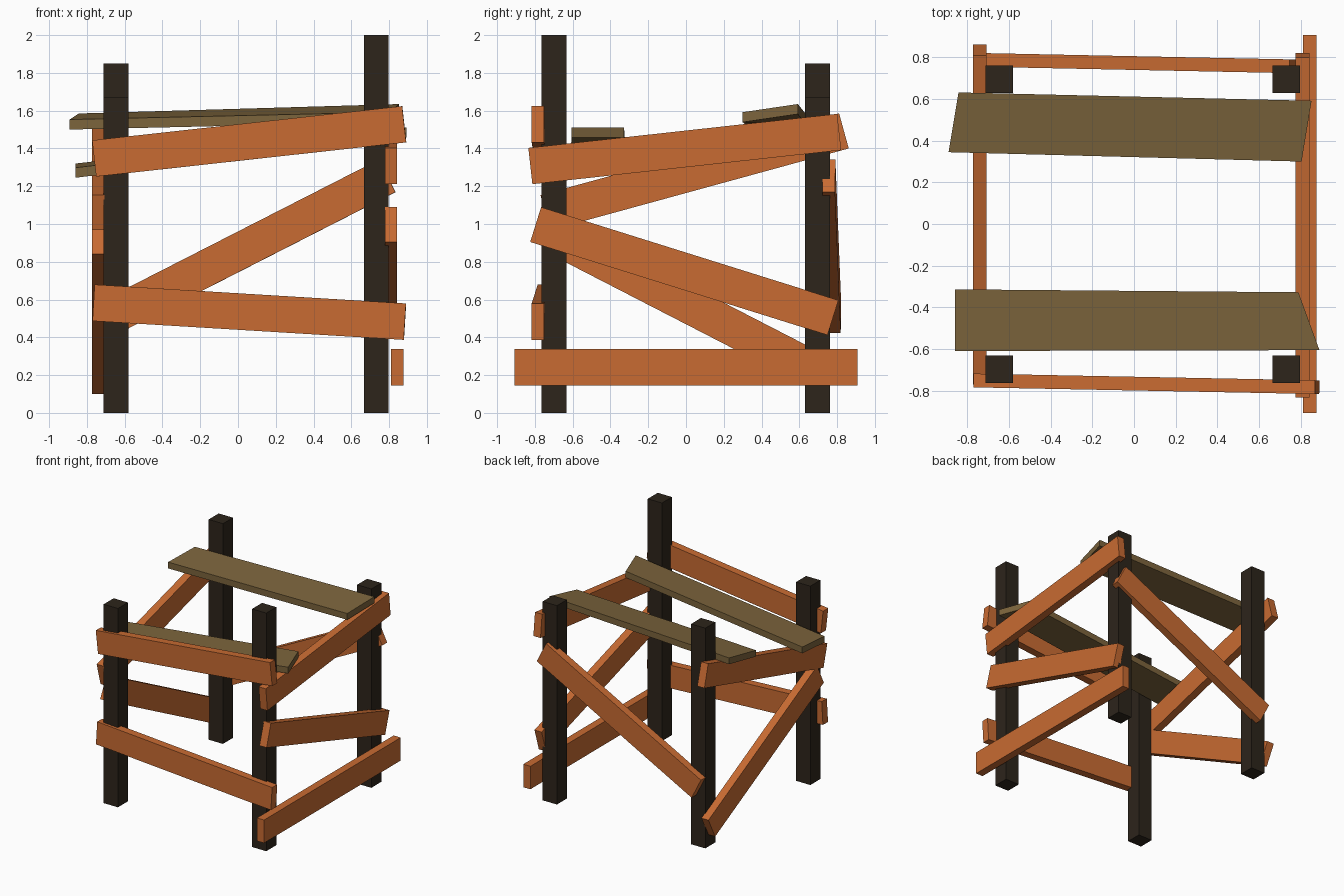
import bpy
import bmesh
from mathutils import Vector, Matrix

if "Cube" in bpy.data.objects:
    bpy.data.objects.remove(bpy.data.objects["Cube"])


def material(name, color):
    m = bpy.data.materials.new(name)
    m.diffuse_color = (*color, 1)
    m.use_nodes = True
    m.node_tree.nodes["Principled BSDF"].inputs["Base Color"].default_value = m.diffuse_color
    return m


DARK = material("dark_wood", (0.026, 0.018, 0.011))
ORANGE = material("orange_wood", (0.58, 0.147, 0.032))
OLIVE = material("olive_wood", (0.2, 0.127, 0.045))


def finish(bm, name, mat):
    bmesh.ops.recalc_face_normals(bm, faces=bm.faces)
    mesh = bpy.data.meshes.new(name)
    bm.to_mesh(mesh)
    bm.free()
    mesh.materials.append(mat)
    bpy.context.collection.objects.link(bpy.data.objects.new(name, mesh))


def post(name, x, y, height, w=0.132):
    bm = bmesh.new()
    bmesh.ops.create_cube(bm, size=1, matrix=Matrix.Translation((x, y, height / 2))
                          @ Matrix.Diagonal((w, w, height, 1)))
    finish(bm, name, DARK)


def plank(name, start, end, width=0.193, thick=0.066):
    """Upright plank between the centres of its two end faces."""
    a, b = Vector(start), Vector(end)
    along = (b - a).normalized()
    side = along.cross(Vector((0, 0, 1))).normalized()
    up = side.cross(along)
    rot = Matrix((along, side, up)).transposed().to_4x4()
    bm = bmesh.new()
    bmesh.ops.create_cube(bm, size=1, matrix=Matrix.Translation((a + b) / 2) @ rot
                          @ Matrix.Diagonal(((b - a).length, thick, width, 1)))
    finish(bm, name, ORANGE)


def board(name, corners, thick=0.053):
    """Flat board with uneven cut ends, given by its top corners."""
    bm = bmesh.new()
    top = [bm.verts.new(c) for c in corners]
    low = [bm.verts.new(Vector(c) - Vector((0, 0, thick))) for c in corners]
    bm.faces.new(top)
    bm.faces.new(low[::-1])
    for i in range(4):
        j = (i + 1) % 4
        bm.faces.new((top[i], low[i], low[j], top[j]))
    finish(bm, name, OLIVE)


# Corner posts of uneven height
post("front_left_post", -0.647, -0.698, 1.67)
post("front_right_post", 0.732, -0.698, 2.0)
post("back_left_post", -0.647, 0.696, 1.85)
post("back_right_post", 0.732, 0.696, 1.67)

# Front planks
plank("front_upper_plank", (-0.761, -0.752, 1.347), (0.88, -0.784, 1.528))
plank("front_lower_plank", (-0.764, -0.752, 0.583), (0.884, -0.784, 0.483))

# Right side planks
plank("right_upper_plank", (0.81, -0.824, 1.307), (0.81, 0.811, 1.487))
plank("right_middle_plank", (0.81, -0.796, 0.997), (0.81, 0.778, 0.504))
plank("right_bottom_plank", (0.844, -0.907, 0.241), (0.844, 0.907, 0.241))

# Left side planks
plank("left_upper_plank", (-0.741, -0.745, 1.06), (-0.741, 0.836, 1.493))
plank("left_lower_plank", (-0.741, -0.68, 0.928), (-0.741, 0.763, 0.185))

# Back diagonal brace
plank("back_brace", (-0.67, 0.787, 0.51), (0.79, 0.757, 1.255))

# Floor boards resting across the frame
board("back_board", [(-0.891, 0.345, 1.553), (0.805, 0.300, 1.592),
                     (0.853, 0.592, 1.635), (-0.843, 0.632, 1.585)])
board("front_board", [(-0.86, -0.610, 1.298), (0.891, -0.606, 1.510),
                      (0.79, -0.328, 1.510), (-0.86, -0.314, 1.32)])
